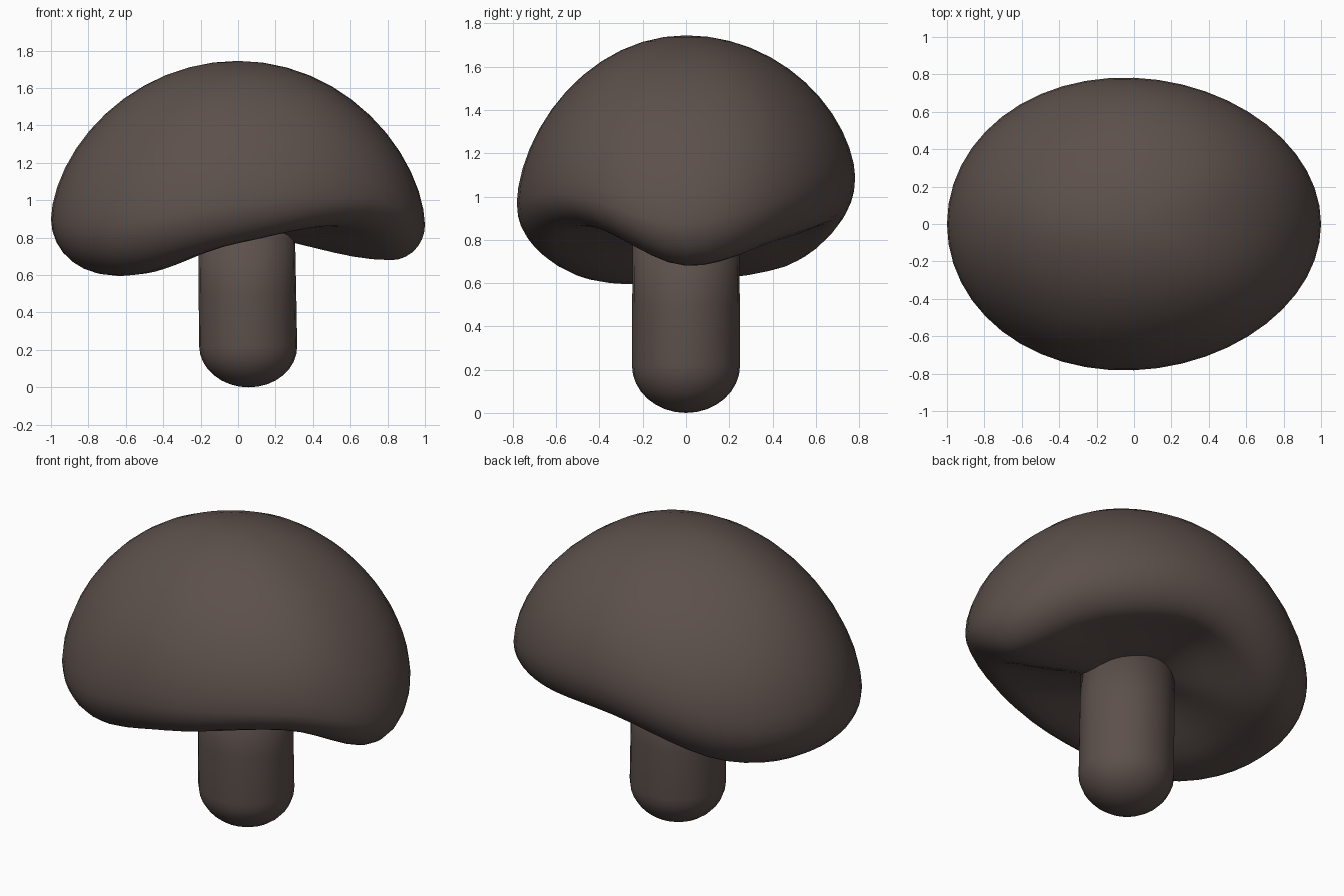
import bpy, bmesh, math

if "Cube" in bpy.data.objects:
    bpy.data.objects.remove(bpy.data.objects["Cube"])

brown = bpy.data.materials.new("dark_brown")
brown.diffuse_color = (0.107, 0.080, 0.071, 1)
brown.use_nodes = True
brown.node_tree.nodes["Principled BSDF"].inputs["Base Color"].default_value = brown.diffuse_color


def wave(values, theta):
    """Smooth periodic interpolation of values spaced evenly round the circle."""
    n = len(values)
    u = (theta / (2 * math.pi) * n) % n
    i, f = int(u), u - int(u)
    a, b, c, d = (values[(i + k) % n] for k in (-1, 0, 1, 2))
    return b + 0.5 * f * (c - a + f * (2*a - 5*b + 4*c - d + f * (3*(b - c) + d - a)))


def lofted(name, first, rings, last):
    """Closed skin over rings of points, with a pole at each end."""
    bm = bmesh.new()
    p, q = bm.verts.new(first), bm.verts.new(last)
    vs = [[bm.verts.new(c) for c in r] for r in rings]
    n = len(vs[0])
    for j in range(n):
        k = (j + 1) % n
        bm.faces.new((p, vs[0][j], vs[0][k]))
        bm.faces.new((q, vs[-1][k], vs[-1][j]))
        for a, b in zip(vs, vs[1:]):
            bm.faces.new((a[j], b[j], b[k], a[k]))
    bmesh.ops.recalc_face_normals(bm, faces=bm.faces)
    for f in bm.faces:
        f.smooth = True
    me = bpy.data.meshes.new(name)
    bm.to_mesh(me)
    bm.free()
    me.materials.append(brown)
    ob = bpy.data.objects.new(name, me)
    bpy.context.collection.objects.link(ob)
    return ob


# Cap: heights every 45 degrees, starting at +x
TOP, UNDER = 1.745, 0.81
EDGE = [0.87, 1.02, 1.09, 0.93, 0.90, 0.86, 0.97, 1.01]   # widest point
LIP = [0.68, 0.80, 0.86, 0.67, 0.61, 0.61, 0.77, 0.86]    # lowest point
LIP_R = [0.82, 0.78, 0.78, 0.75, 0.70, 0.72, 0.78, 0.78]  # lip radius fraction
SEG = 48


def cap_point(theta, part, t):
    e, lip, lr = wave(EDGE, theta), wave(LIP, theta), wave(LIP_R, theta)
    if part == "dome":
        s, z = math.sin(t * math.pi / 2), e + (TOP - e) * max(0, math.cos(t * math.pi / 2)) ** 1.17
    elif part == "rim":
        a = t * math.pi / 2
        s, z = lr + (1 - lr) * math.cos(a), e - (e - lip) * math.sin(a)
    else:
        s = lr * (1 - t)
        z = lip + (UNDER - lip) * (1 - math.cos(math.pi * t)) / 2
    x = math.cos(theta) * s
    y = 0.782 * math.sin(theta) * s * (1 - 0.05 * x)
    return (x, y, z)


steps = [("dome", i / 12) for i in range(1, 13)]
steps += [("rim", i / 7) for i in range(1, 8)]
steps += [("under", i / 8) for i in range(1, 8)]
angles = [2 * math.pi * j / SEG for j in range(SEG)]
lofted("mushroom_cap", (0, 0, TOP),
       [[cap_point(a, p, t) for a in angles] for p, t in steps], (0, 0, UNDER))

# Stem: rounded foot and a slight lean
profile = [(math.sin(a), 0.22 * (1 - math.cos(a)))
           for a in (math.pi / 2 * i / 8 for i in range(1, 9))]
profile += [(0.995, 0.5), (0.985, 0.9)]
lofted("mushroom_stem", (0.055, 0, 0),
       [[(0.057 - 0.014 * z + 0.262 * r * math.cos(a), 0.25 * r * math.sin(a), z)
         for a in angles[::2]] for r, z in profile], (0.045, 0, 0.92))
